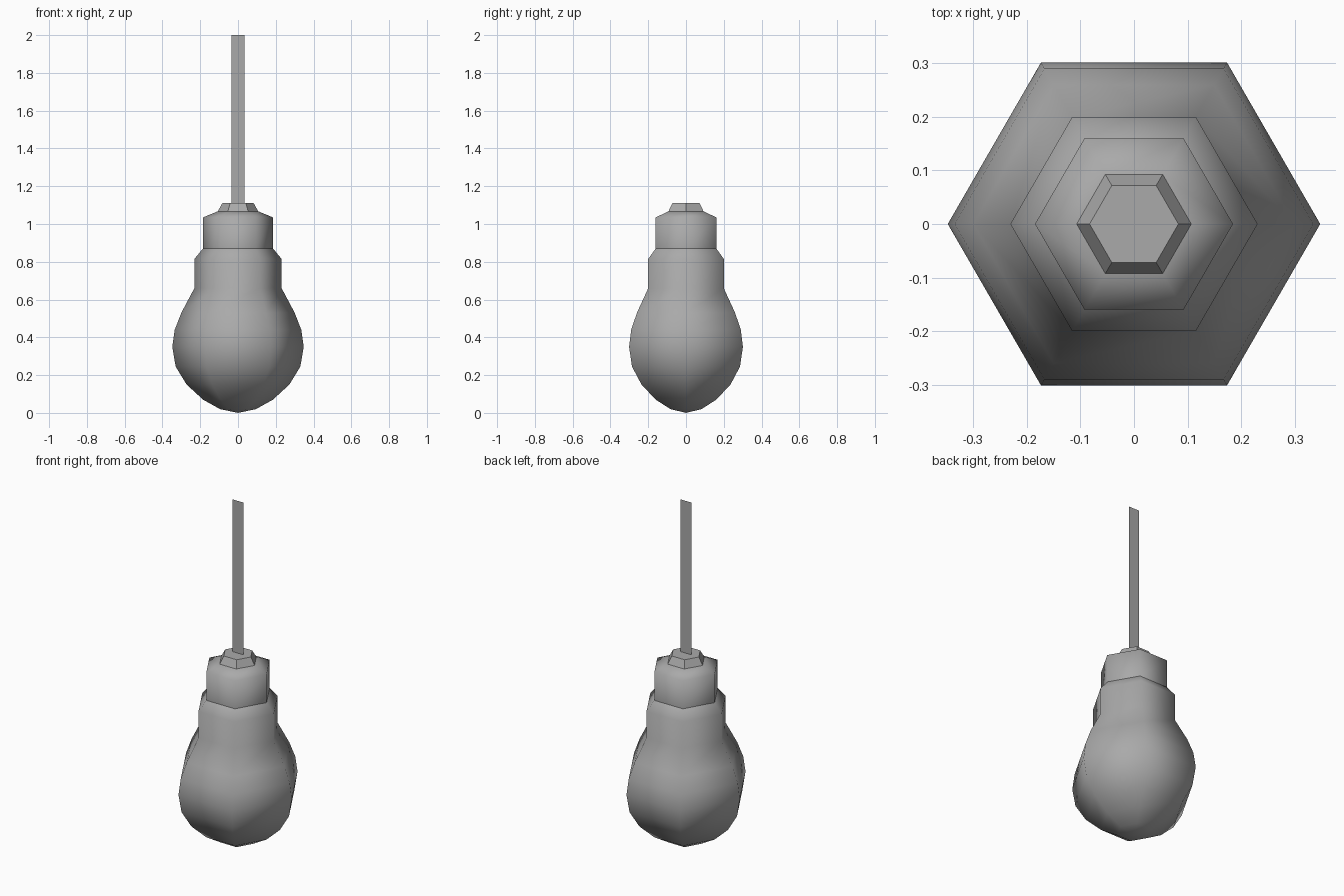
import bpy
import bmesh
from math import cos, sin, tau

cube = bpy.data.objects.get("Cube")
if cube:
    bpy.data.objects.remove(cube, do_unlink=True)

# One plain grey for everything
grey = bpy.data.materials.new("plain grey")
grey.use_nodes = True
colour = (0.4, 0.4, 0.4, 1)
grey.diffuse_color = colour
grey.node_tree.nodes["Principled BSDF"].inputs["Base Color"].default_value = colour

SIDES = 6


def add_object(name, bm, smooth):
    for face in bm.faces:
        face.smooth = smooth
    mesh = bpy.data.meshes.new(name)
    bm.to_mesh(mesh)
    bm.free()
    mesh.materials.append(grey)
    obj = bpy.data.objects.new(name, mesh)
    bpy.context.collection.objects.link(obj)
    return obj


def lathe(name, profile, smooth=True, close_top=False):
    """Six-sided turned shape from (radius, height) points, bottom to top."""
    bm = bmesh.new()
    rings = []
    for r, z in profile:
        if r == 0:
            rings.append([bm.verts.new((0, 0, z))] * SIDES)
        else:
            rings.append([bm.verts.new((r * cos(tau * i / SIDES), r * sin(tau * i / SIDES), z))
                          for i in range(SIDES)])
    for low, high in zip(rings, rings[1:]):
        for i in range(SIDES):
            j = (i + 1) % SIDES
            corners = dict.fromkeys((low[i], low[j], high[j], high[i]))
            bm.faces.new(list(corners))
    if close_top:
        bm.faces.new(rings[-1])
    return add_object(name, bm, smooth)


# Glass bulb with its neck
lathe("glass_bulb", [
    (0, 0), (0.095, 0.02), (0.185, 0.07), (0.272, 0.15), (0.33, 0.245),
    (0.348, 0.35), (0.335, 0.44), (0.3, 0.53), (0.231, 0.66),
    (0.231, 0.815), (0.183, 0.873)])

# Socket collar with sloping shoulder
lathe("socket", [(0.185, 0.87), (0.185, 1.035), (0.105, 1.068)], close_top=True)

# Cable cap on top of the socket
lathe("cable_cap", [(0.11, 1.062), (0.083, 1.11)], smooth=False, close_top=True)

# Flat hanging cord
bm = bmesh.new()
bm.faces.new([bm.verts.new((x, 0, z)) for x, z in
              ((-0.035, 1.1), (0.035, 1.1), (0.035, 2), (-0.035, 2))])
add_object("cord", bm, False)
